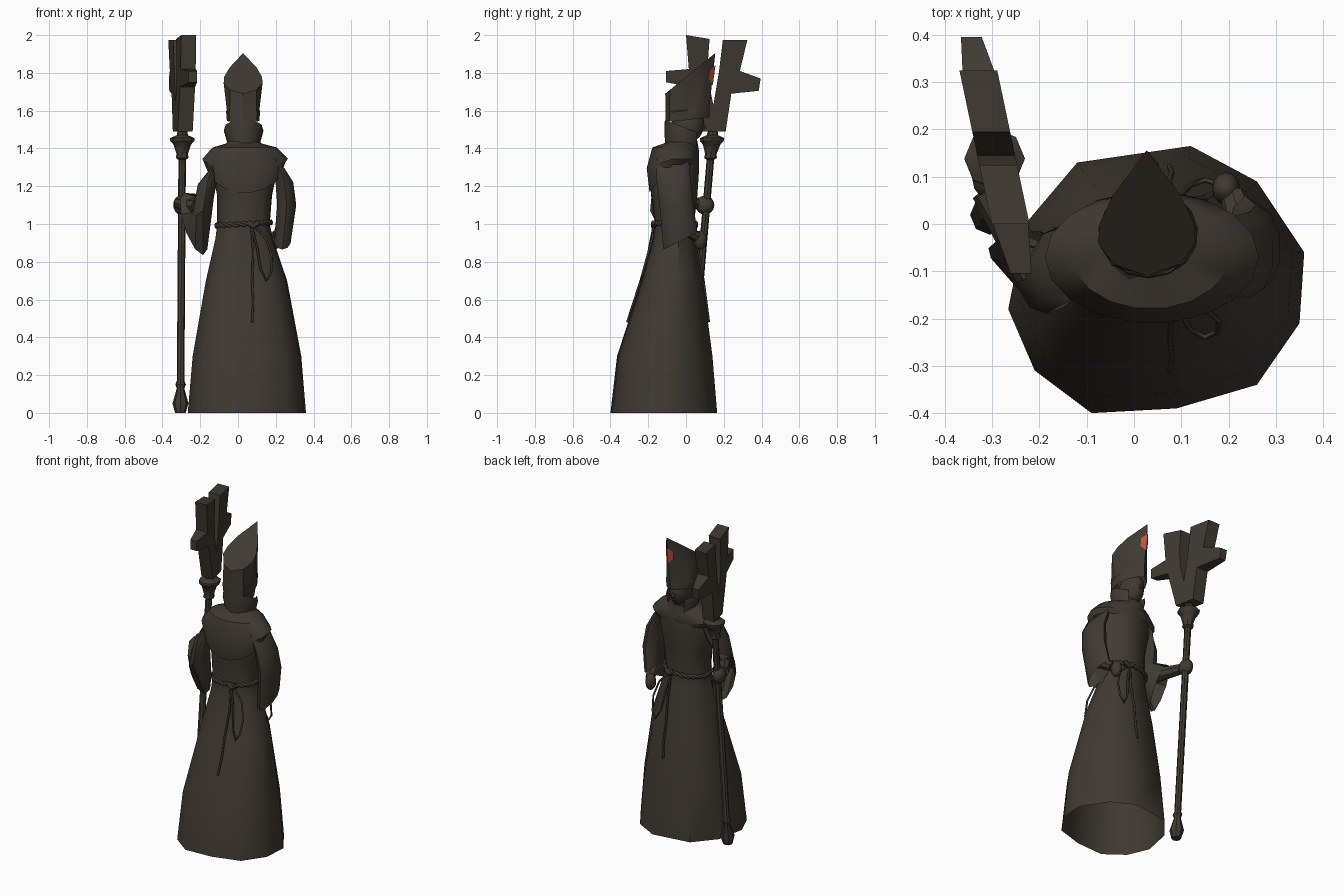
import bpy, bmesh, math
from mathutils import Vector

if "Cube" in bpy.data.objects:
    bpy.data.objects.remove(bpy.data.objects["Cube"])


def material(name, rgb):
    m = bpy.data.materials.new(name)
    m.use_nodes = True
    m.diffuse_color = (*rgb, 1)
    m.node_tree.nodes["Principled BSDF"].inputs["Base Color"].default_value = (*rgb, 1)
    return m


BROWN = material("dark brown", (0.05, 0.041, 0.031))
RED = material("ember red", (0.5, 0.09, 0.045))


def build(name, verts, faces, mat=BROWN, angle=40):
    bm = bmesh.new()
    vs = [bm.verts.new(v) for v in verts]
    for f in faces:
        bm.faces.new([vs[i] for i in f])
    bmesh.ops.recalc_face_normals(bm, faces=bm.faces)
    me = bpy.data.meshes.new(name)
    bm.to_mesh(me)
    bm.free()
    me.materials.append(mat)
    me.shade_smooth()
    me.set_sharp_from_angle(angle=math.radians(angle))
    ob = bpy.data.objects.new(name, me)
    bpy.context.collection.objects.link(ob)
    return ob


def loft(name, rings, bottom=False, top=False, closed=True, angle=40):
    """Skin a list of equally long point rings."""
    n = len(rings[0])
    verts = [p for r in rings for p in r]
    faces = []
    for k in range(len(rings) - 1):
        for i in range(n if closed else n - 1):
            j = (i + 1) % n
            faces.append((k * n + i, k * n + j, (k + 1) * n + j, (k + 1) * n + i))
    if bottom:
        faces.append(tuple(range(n)))
    if top:
        faces.append(tuple(range(len(verts) - n, len(verts))))
    return build(name, verts, faces, angle=angle)


def oval(c, u, v, n=10):
    c, u, v = Vector(c), Vector(u), Vector(v)
    return [c + u * math.cos(a) + v * math.sin(a)
            for a in (2 * math.pi * i / n for i in range(n))]


def rod(name, a, b, r1, r2, n=8):
    a, b = Vector(a), Vector(b)
    u = (b - a).orthogonal().normalized()
    v = (b - a).normalized().cross(u)
    return loft(name, [oval(a, u * r1, v * r1, n), oval(b, u * r2, v * r2, n)], True, True)


def blob(name, c, size):
    bm = bmesh.new()
    bmesh.ops.create_uvsphere(bm, u_segments=12, v_segments=8, radius=1)
    verts = [Vector(c) + Vector([v.co[i] * size[i] for i in range(3)]) for v in bm.verts]
    faces = [[v.index for v in f.verts] for f in bm.faces]
    bm.free()
    return build(name, verts, faces)


def rope(name, pts, r=0.007, cyclic=False):
    cu = bpy.data.curves.new(name, "CURVE")
    cu.dimensions = "3D"
    cu.bevel_depth = r
    cu.bevel_resolution = 1
    cu.use_fill_caps = True
    sp = cu.splines.new("POLY")
    sp.points.add(len(pts) - 1)
    for p, q in zip(sp.points, pts):
        p.co = (*q, 1)
    sp.use_cyclic_u = cyclic
    cu.materials.append(BROWN)
    ob = bpy.data.objects.new(name, cu)
    bpy.context.collection.objects.link(ob)


# Robe: one hem outline, refitted to the width and depth at each height
hem = [(-.09, -.4), (.09, -.39), (.26, -.34), (.35, -.21), (.36, -.06), (.26, .09),
       (.12, .165), (-.12, .13), (-.23, 0), (-.266, -.18), (-.21, -.31)]
unit = [((x - .047) / .313, (y + .1175) / .2825) for x, y in hem]
LEVELS = [(0, -.266, .36, -.4, .165), (.3, -.24, .335, -.365, .14),
          (.7, -.17, .26, -.235, .088), (.92, -.12, .185, -.175, .05),
          (1, -.11, .168, -.165, .042), (1.15, -.11, .18, -.185, .06),
          (1.3, -.14, .21, -.19, .07), (1.38, -.11, .18, -.165, .07),
          (1.44, -.05, .11, -.1, .06)]


def body_ring(z, x0, x1, y0, y1):
    return [Vector(((x0 + x1) / 2 + u * (x1 - x0) / 2,
                    (y0 + y1) / 2 + v * (y1 - y0) / 2, z)) for u, v in unit]


def body_y(z, side):
    for a, b in zip(LEVELS, LEVELS[1:]):
        if a[0] <= z <= b[0]:
            return a[side] + (b[side] - a[side]) * (z - a[0]) / (b[0] - a[0])


loft("robe", [body_ring(*lv) for lv in LEVELS], top=True)

# Shoulder cape, dropping to a rounded point behind
def cape_ring(cx, cy, rx, ry, z, drop, n=18):
    ring = []
    for i in range(n):
        a = 2 * math.pi * i / n
        ring.append(Vector((cx + rx * math.cos(a), cy + ry * math.sin(a),
                            z - drop * max(0, -math.sin(a)))))
    return ring


loft("shoulder_cape", [cape_ring(.03, -.03, .08, .08, 1.43, 0),
                       cape_ring(.035, -.06, .17, .12, 1.405, .0),
                       cape_ring(.038, -.07, .226, .14, 1.345, .05),
                       cape_ring(.038, -.07, .205, .125, 1.315, .15)])

# Standing collar, open in front
rows = [[], [], []]
for i in range(13):
    a = math.radians(125 + 290 * i / 12)
    s, c = math.sin(a), math.cos(a)
    front = max(0, s)
    rows[0].append(Vector((.03 + .082 * c, -.02 + .09 * s, 1.415 - .05 * front)))
    rows[1].append(Vector((.03 + .106 * c, -.02 + .095 * s, 1.5 - .05 * front)))
    rows[2].append(Vector((.03 + .1 * c, -.02 + .092 * s, 1.515 - .035 * s)))
loft("collar", rows, closed=False)

# Head
blob("head", (.027, .01, 1.53), (.066, .087, .1))
rod("neck", (.027, -.01, 1.38), (.027, 0, 1.5), .06, .055, 10)
rod("nose", (.027, .085, 1.525), (.027, .1, 1.505), .014, .01, 5)

# Tall hat: teardrop outline with a slanted top rising to the front tip
half = [(-.085, .07), (-.04, .103), (0, .1), (.06, .072), (.115, .03)]
tear = [(0, -.11)] + [(w, y) for y, w in half] + [(0, .155)] + [(-w, y) for y, w in half[::-1]]


def band(z, r):
    return [Vector((.027 + math.copysign(r * math.sqrt(abs(x) / .103), x),
                    y * .8 - .02 * (y < -.05), z + .1 * y)) for x, y in tear]


rim = [Vector((.027 + x, y, 1.69 + .215 * (y + .11) / .265)) for x, y in tear]
loft("hat", [band(1.55, .086), band(1.6, .09), band(1.605, .086), rim], top=True, angle=30)

# Emblem wrapped around the front fold of the hat
build("emblem", [(.027, .156, 1.84), (.027, .142, 1.735), (.053, .127, 1.815),
                 (.053, .122, 1.765), (.001, .127, 1.815), (.001, .122, 1.765)],
      [(0, 2, 3, 1), (0, 1, 5, 4)], RED)

# Sleeves with hanging cuffs, forearms and hands
loft("right_sleeve", [
    oval((-.12, -.07, 1.34), (0, .085, 0), (.03, 0, .06)),
    oval((-.16, -.09, 1.23), (0, .085, 0), (.055, 0, .02)),
    oval((-.185, -.12, 1.1), (0, .07, .03), (.06, 0, .05)),
    oval((-.235, -.05, 1.0), (-.05, .02, .165), (.055, .03, 0))], True)
loft("left_sleeve", [
    oval((.2, -.07, 1.34), (0, .085, 0), (.05, 0, -.05)),
    oval((.245, -.065, 1.23), (0, .09, 0), (.05, 0, -.01)),
    oval((.258, -.05, 1.1), (0, .09, 0), (.053, 0, 0)),
    oval((.235, -.03, .91), (0, .09, .045), (.045, 0, 0))], True)
rod("right_forearm", (-.21, -.1, 1.09), (-.315, .07, 1.11), .045, .03)
blob("right_hand", (-.305, .1, 1.1), (.038, .05, .05))
rod("left_forearm", (.24, -.04, 1.0), (.21, .06, .93), .04, .028)
blob("left_hand", (.195, .075, .915), (.03, .035, .05))

# Staff
STAFF = [(0, .028), (.05, .042), (.13, .02), (.15, .028), (.17, .02), (1.34, .02),
         (1.35, .034), (1.37, .03), (1.42, .046), (1.44, .064), (1.455, .064),
         (1.47, .03), (1.52, .02)]
loft("staff", [oval((-.305 + .007 * z, .015 + .085 * z, z), (r, 0, 0), (0, r, 0), 8)
               for z, r in STAFF], True, True)

# Forked staff head: a branching profile given thickness
fork = [(.09, 1.49), (.21, 1.49), (.24, 1.69), (.385, 1.705), (.395, 1.77), (.285, 1.81),
        (.325, 1.975), (.195, 1.975), (.175, 1.81), (.145, 1.63), (.12, 1.75), (.115, 1.85),
        (.125, 1.98), (0, 2), (.015, 1.82), (-.105, 1.81), (-.105, 1.75), (.03, 1.725)]
n = len(fork)
fork_verts = []
for sign in (-1, 1):
    for y, z in fork:
        thick = .022 if y > .35 or y < -.05 else .04
        fork_verts.append((-.24 - .21 * (y + .1) + sign * thick, y, z))
fork_faces = [tuple(range(n)), tuple(range(n, 2 * n))]
fork_faces += [(i, (i + 1) % n, (i + 1) % n + n, i + n) for i in range(n)]
build("staff_head", fork_verts, fork_faces, angle=30)

# Twisted rope belt
for phase in (0, math.pi):
    pts = []
    for i in range(60):
        a = 2 * math.pi * i / 60
        w = math.sin(12 * a + phase)
        pts.append((.03 + (.145 + .004 * w) * math.cos(a),
                    -.062 + (.112 + .004 * w) * math.sin(a),
                    1.0 + .008 * math.cos(12 * a + phase) + .008 * math.cos(a)))
    rope("belt_rope", pts, .008, True)

# Hanging rope tails and loops, resting on the robe behind and in front
for side, out in ((3, -.005), (4, .005)):
    def lay(pts):
        return [(x, body_y(z, side) + out, z) for x, z in pts]
    rope("rope_tail", lay([(.07, 1), (.08, .85), (.075, .7), (.08, .58), (.075, .48)]), .006)
    rope("rope_loop", lay([(.07, 1), (.1, .88), (.12, .76), (.15, .7), (.175, .74),
                           (.18, .83), (.15, .92), (.08, 1)]), .006)
    rope("rope_knot", lay([(.05, 1.01), (.08, .985), (.11, 1.01)]), .014)
